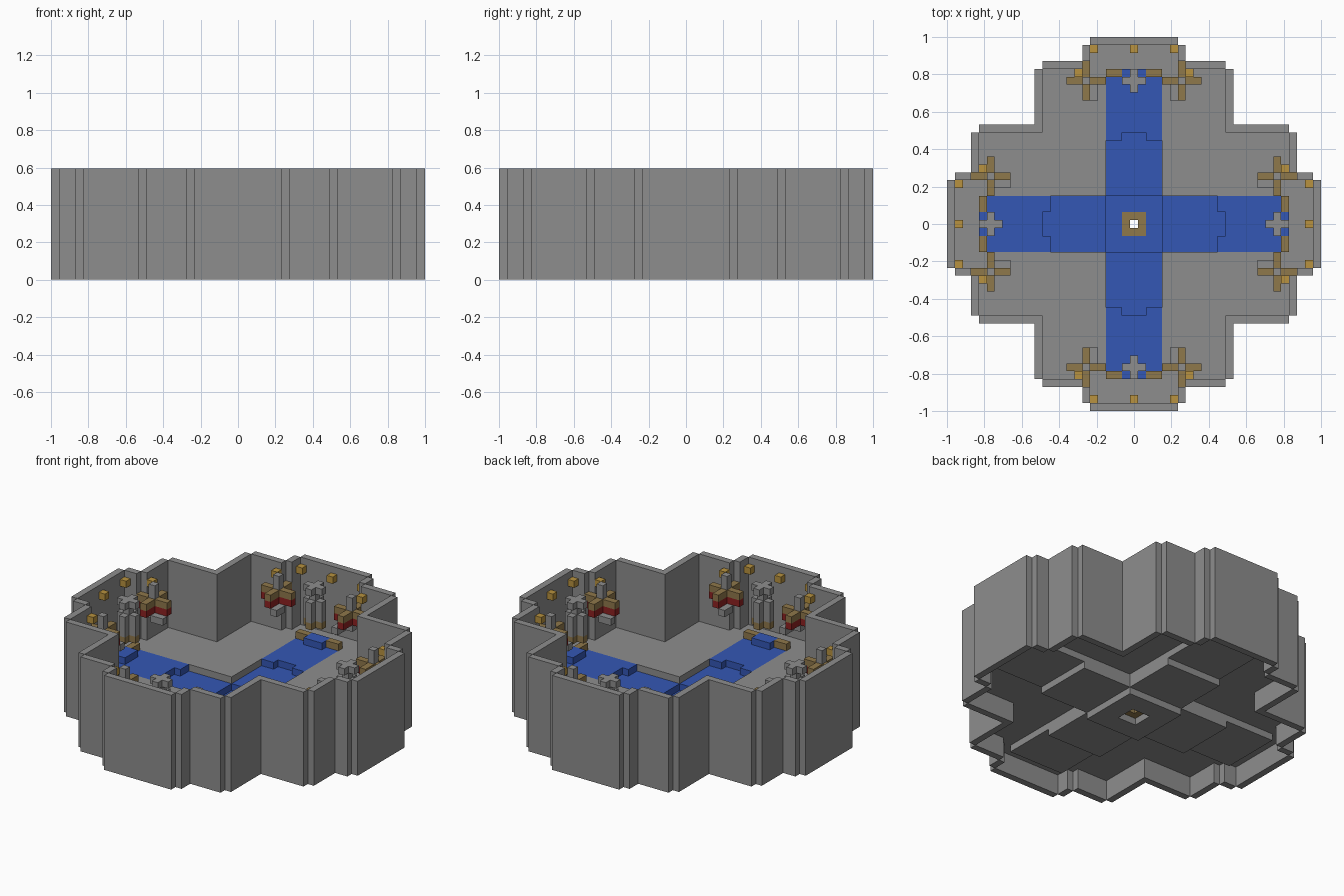
import bpy
import bmesh
from mathutils import Matrix, Vector

if "Cube" in bpy.data.objects:
    bpy.data.objects.remove(bpy.data.objects["Cube"])

U = 2 / 47  # one block


def material(name, colour):
    mat = bpy.data.materials.new(name)
    mat.use_nodes = True
    mat.diffuse_color = (*colour, 1)
    mat.node_tree.nodes["Principled BSDF"].inputs["Base Color"].default_value = (*colour, 1)
    return mat


STONE = material("grey stone", (0.27, 0.27, 0.27))
WATER = material("blue water", (0.034, 0.095, 0.46))
WOOD = material("brown wood", (0.275, 0.188, 0.07))
GOLD = material("gold lamp", (0.48, 0.29, 0.05))
RED = material("red cloth", (0.27, 0.015, 0.015))


def build(name, mat, boxes):
    """Boxes are (x range, y range, z range) in blocks, repeated on all
    four sides and mirrored where they do not straddle the axis."""
    bm = bmesh.new()
    done = set()
    for xs, ys, zs in boxes:
        size = Vector((xs[1] - xs[0], ys[1] - ys[0], zs[1] - zs[0]))
        mid = Vector((sum(xs), sum(ys), sum(zs))) / 2
        for flip in (1, -1):
            x, y, w, d = mid.x * flip, mid.y, size.x, size.y
            for turn in range(4):
                key = (round(x, 2), round(y, 2), mid.z, w, d, size.z)
                if key not in done:
                    done.add(key)
                    place = Matrix.Translation(Vector((x, y, mid.z)) * U)
                    scale = Matrix.Diagonal((w * U, d * U, size.z * U, 1))
                    bmesh.ops.create_cube(bm, size=1, matrix=place @ scale)
                x, y, w, d = -y, x, d, w
    mesh = bpy.data.meshes.new(name)
    bm.to_mesh(mesh)
    bm.free()
    mesh.materials.append(mat)
    obj = bpy.data.objects.new(name, mesh)
    bpy.context.collection.objects.link(obj)
    return obj


def cell(x, y, zs):
    return ((x - .5, x + .5), (y - .5, y + .5), zs)


def plus(x, y, reach, zs, centre=True):
    """Plus-shaped layer made of a centre block and four arms."""
    a, b = .5, reach + .5
    arms = [((x - b, x - a), (y - a, y + a), zs), ((x + a, x + b), (y - a, y + a), zs),
            ((x - a, x + a), (y - b, y - a), zs), ((x - a, x + a), (y + a, y + b), zs)]
    return arms + ([cell(x, y, zs)] if centre else [])


# Stepped outer walls
H = (0, 14)
build("outer_walls", STONE, [
    ((-5.5, 5.5), (22.5, 23.5), H),
    ((5.5, 6.5), (20.5, 22.5), H),
    ((6.5, 11.5), (19.5, 20.5), H),
    ((11.5, 12.5), (12.5, 19.5), H),
    ((11.5, 12.5), (11.5, 12.5), H),
])

# Raised floor around the channels
F = (3, 4)
build("floor", STONE, [
    ((3.5, 11.5), (3.5, 11.5), F),
    ((3.5, 11.5), (11.5, 19.5), F),
    ((-5.5, 5.5), (19.5, 22.5), F),
    ((5.5, 6.5), (19.5, 20.5), F),
])

# Stone beds stepping down to the centre
build("channel_beds", STONE, [
    ((-4.5, 4.5), (11.5, 20.5), (2, 3)),
    ((1.5, 4.5), (10.5, 11.5), (2, 3)),
    ((-4.5, 4.5), (3.5, 12.5), (1, 2)),
    ((3.5, 4.5), (3.5, 10.5), (2, 3)),
    ((-1.5, 4.5), (1.5, 4.5), (0, 1)),
])

# Water at three levels
build("upper_water", WATER, [
    ((-3.5, 3.5), (11.5, 19.5), F),
    ((1.5, 3.5), (10.5, 11.5), F),
    ((-1.5, 1.5), (17.5, 19.5), (4, 5)),
])
build("middle_water", WATER, [
    ((-3.5, 3.5), (3.5, 10.5), (2, 3)),
    ((-1.5, 1.5), (10.5, 11.5), (2, 3)),
])
build("centre_water", WATER, [((-1.5, 3.5), (1.5, 3.5), (1, 2))])

# Drain rim and kerbs beside the springs
build("drain_rim", WOOD, [((-.5, 1.5), (.5, 1.5), (1, 2))])
build("spring_kerbs", WOOD, [((1.5, 3.5), (18.5, 19.5), (4, 5))])

# Hanging columns above the springs
build("column_base", WOOD, plus(0, 18, 1, (7, 8)))
build("hanging_column", STONE,
      plus(0, 18, 1, (8, 11)) + [cell(0, 18, (11, 12))] + plus(0, 18, 1, (12, 13)))

# Cross-shaped hangings beside each alcove
build("hanging_posts", STONE, [cell(6, 18, (8, 13)), ((4.5, 5.5), (15.5, 17.5), (8, 9))])
build("hanging_arms", WOOD, plus(6, 18, 2, (10, 11), False))
build("hanging_cloth", RED, plus(6, 18, 2, (9, 10), False))

# Small lamps near the walls
build("lamps", GOLD, [cell(x, y, (12, 13)) for x, y in ((0, 22), (5, 22), (7, 19))])
